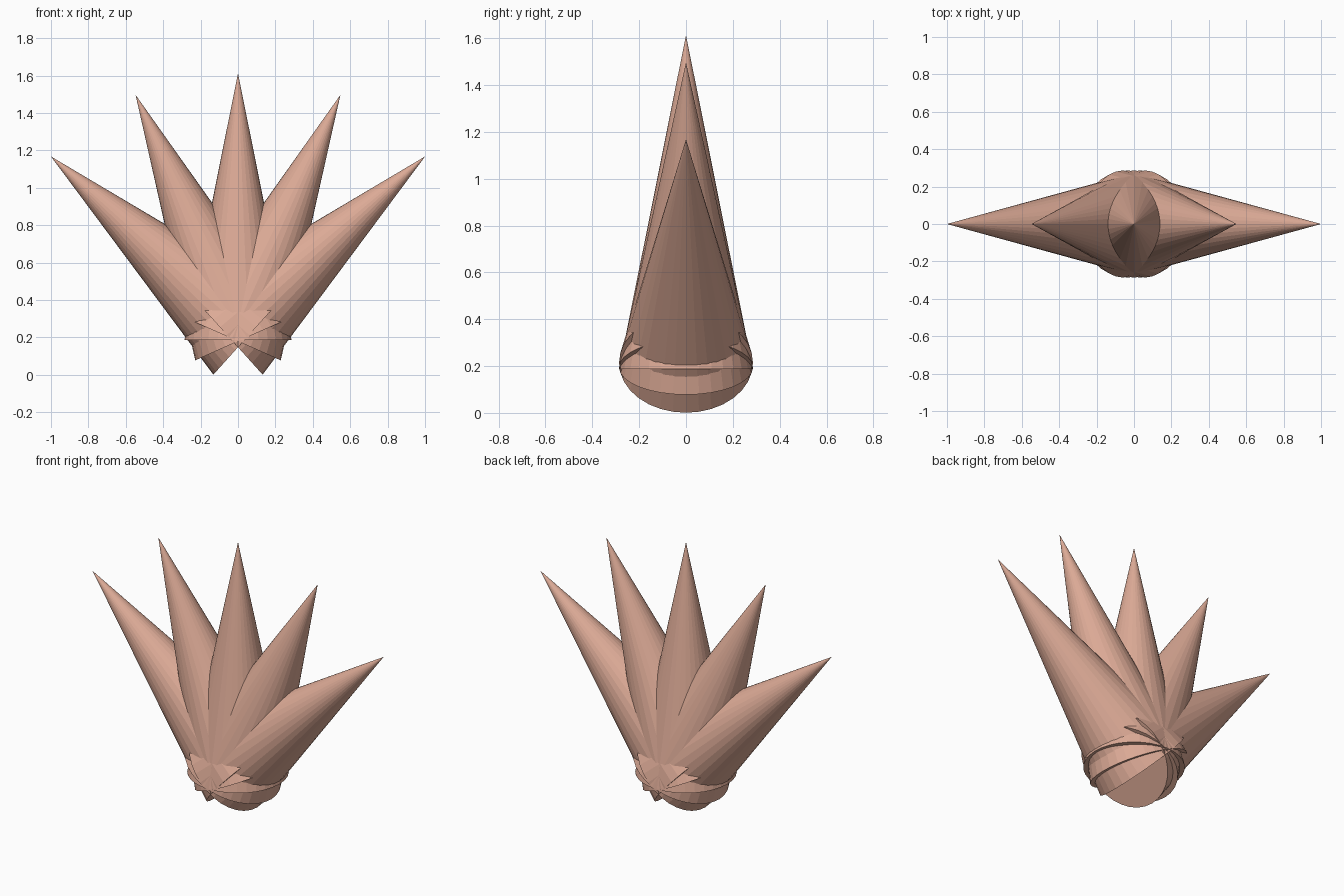
import bpy
import bmesh
import math
from mathutils import Matrix

if "Cube" in bpy.data.objects:
    bpy.data.objects.remove(bpy.data.objects["Cube"])

PIVOT_Z = 0.267      # height of the point the spikes fan around
REACH = 1.346        # pivot to tip
SETBACK = 0.08       # pivot to base disc, behind the pivot
RADIUS = 0.286
SIDES = 32

skin = bpy.data.materials.new("dusty_pink")
skin.diffuse_color = (0.716, 0.402, 0.305, 1.0)
skin.use_nodes = True
skin.node_tree.nodes["Principled BSDF"].inputs["Base Color"].default_value = skin.diffuse_color


def spike(name, degrees):
    """Closed flat-faced cone, tilted about the shared pivot."""
    depth = REACH + SETBACK
    bm = bmesh.new()
    bmesh.ops.create_cone(
        bm, cap_ends=True, cap_tris=False, segments=SIDES,
        radius1=RADIUS, radius2=0.0, depth=depth,
        matrix=Matrix.Translation((0, 0, depth / 2 - SETBACK)))
    bmesh.ops.remove_doubles(bm, verts=bm.verts, dist=1e-5)
    bm.transform(Matrix.Rotation(math.radians(degrees), 4, 'Y'))
    mesh = bpy.data.meshes.new(name)
    bm.to_mesh(mesh)
    bm.free()
    mesh.materials.append(skin)
    obj = bpy.data.objects.new(name, mesh)
    obj.location.z = PIVOT_Z
    bpy.context.collection.objects.link(obj)


# Fan of five spikes, 24 degrees apart
for name, angle in (("outer_left_spike", -48), ("inner_left_spike", -24),
                    ("centre_spike", 0),
                    ("inner_right_spike", 24), ("outer_right_spike", 48)):
    spike(name, angle)
